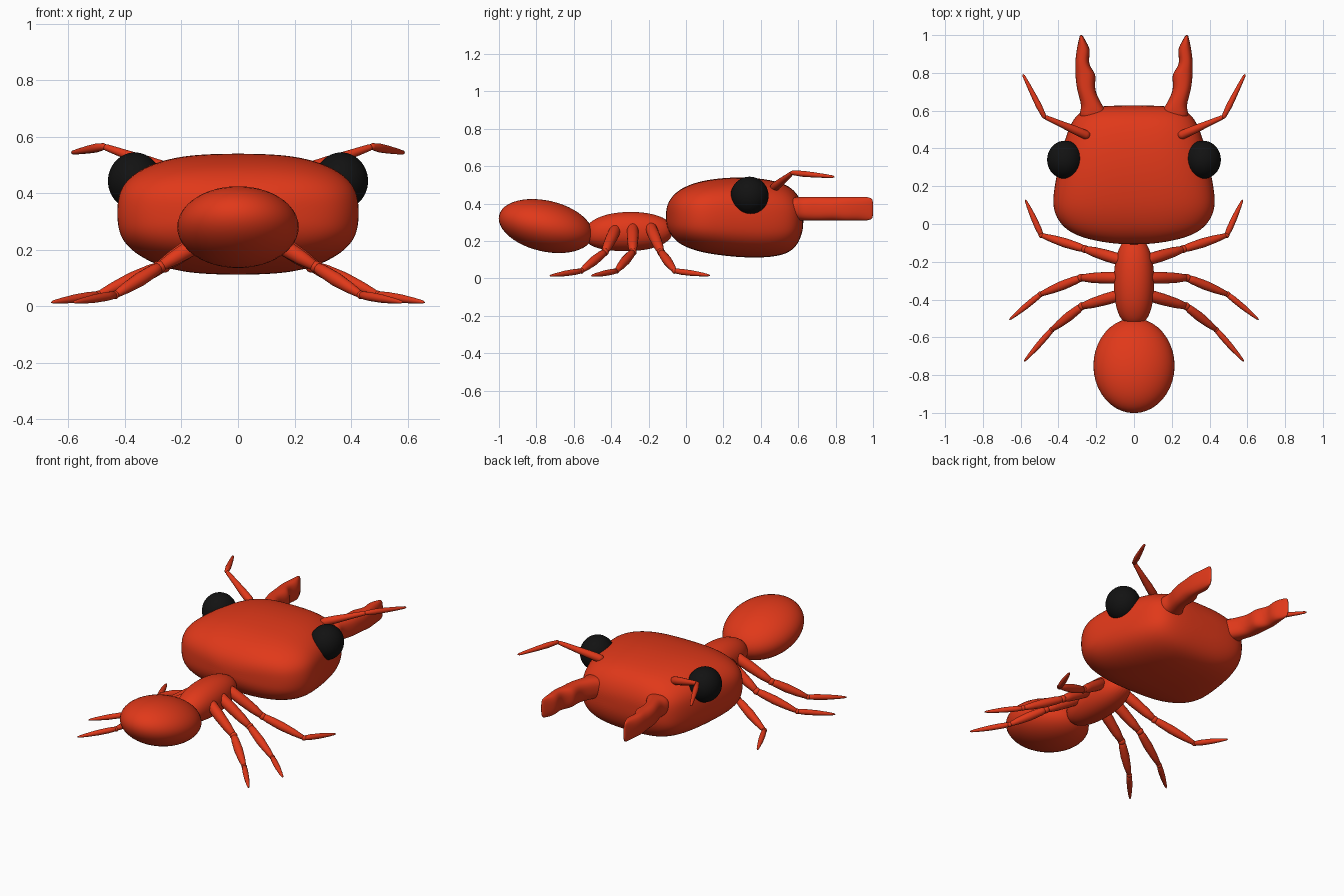
import bpy, bmesh, math
from mathutils import Vector


def material(name, color):
    m = bpy.data.materials.new(name)
    m.diffuse_color = color
    return m


RED = material("red_shell", (0.75, 0.04, 0.01, 1))
BLACK = material("black_eye", (0.006, 0.006, 0.006, 1))


def loft(name, rings, n=24, power=2.0, subsurf=0):
    """Skin (center, u, v) super-ellipse rings into a closed smooth body."""
    bm = bmesh.new()
    loops = []
    for c, u, v in rings:
        loop = []
        for i in range(n):
            a = 2 * math.pi * i / n
            ca, sa = math.cos(a), math.sin(a)
            p = (c + u * math.copysign(abs(ca) ** (2 / power), ca)
                 + v * math.copysign(abs(sa) ** (2 / power), sa))
            loop.append(bm.verts.new(p))
        loops.append(loop)
    for a, b in zip(loops, loops[1:]):
        for i in range(n):
            j = (i + 1) % n
            bm.faces.new((a[i], a[j], b[j], b[i]))
    bm.faces.new(loops[0])
    bm.faces.new(loops[-1])
    bmesh.ops.recalc_face_normals(bm, faces=bm.faces)
    for f in bm.faces:
        f.smooth = True
    me = bpy.data.meshes.new(name)
    bm.to_mesh(me)
    bm.free()
    me.materials.append(RED)
    ob = bpy.data.objects.new(name, me)
    bpy.context.collection.objects.link(ob)
    if subsurf:
        mod = ob.modifiers.new("smooth", 'SUBSURF')
        mod.levels = mod.render_levels = subsurf
    return ob


def body(name, sections, power, n=24):
    """Sections along y: (y, centre x, half width, bottom z, top z)."""
    rings = [(Vector((cx, y, (lo + hi) / 2)), Vector((w, 0, 0)),
              Vector((0, 0, (hi - lo) / 2))) for y, cx, w, lo, hi in sections]
    return loft(name, rings, n, power, 2)


def limb(name, a, b, profile):
    """Round tapered segment from a to b, profile = (t, radius)."""
    a, b = Vector(a), Vector(b)
    d = (b - a).normalized()
    u = d.cross(Vector((0, 0, 1))).normalized()
    v = d.cross(u)
    return loft(name, [(a.lerp(b, t), u * r, v * r) for t, r in profile], 16)


def ball(name, loc, scale, mat, tilt=0.0):
    bpy.ops.mesh.primitive_uv_sphere_add(segments=40, ring_count=24, radius=1,
                                         location=loc, rotation=(tilt, 0, 0))
    ob = bpy.context.object
    ob.name = name
    ob.scale = scale
    ob.data.materials.append(mat)
    bpy.ops.object.shade_smooth()
    return ob


# Head: broad at the back, blunt at the jaws
body("head", [
    (-0.108, 0, 0.06, 0.30, 0.36), (-0.095, 0, 0.18, 0.255, 0.41),
    (-0.065, 0, 0.30, 0.21, 0.45), (-0.02, 0, 0.375, 0.175, 0.485),
    (0.05, 0, 0.423, 0.148, 0.513), (0.13, 0, 0.434, 0.13, 0.531),
    (0.25, 0, 0.413, 0.115, 0.542), (0.35, 0, 0.392, 0.11, 0.54),
    (0.45, 0, 0.367, 0.112, 0.528), (0.54, 0, 0.333, 0.13, 0.503),
    (0.59, 0, 0.292, 0.17, 0.46), (0.617, 0, 0.235, 0.225, 0.41),
    (0.628, 0, 0.12, 0.28, 0.36)], 2.8, 32)

# Thorax and abdomen
body("thorax", [
    (-0.535, 0, 0.02, 0.22, 0.26), (-0.525, 0, 0.05, 0.185, 0.29),
    (-0.49, 0, 0.08, 0.165, 0.318), (-0.42, 0, 0.102, 0.148, 0.347),
    (-0.31, 0, 0.111, 0.142, 0.36), (-0.20, 0, 0.103, 0.152, 0.352),
    (-0.12, 0, 0.08, 0.18, 0.328), (-0.07, 0, 0.04, 0.22, 0.29)], 2.1)
ball("abdomen", (0, -0.75, 0.28), (0.215, 0.256, 0.136), RED, math.radians(-13))

# Leg joints: hip, knee, ankle, tip
LEGS = {
    "front": [(0.07, -0.19, 0.275), (0.26, -0.133, 0.14), (0.49, -0.06, 0.04), (0.575, 0.128, 0.016)],
    "middle": [(0.07, -0.285, 0.275), (0.28, -0.285, 0.14), (0.495, -0.372, 0.04), (0.66, -0.507, 0.014)],
    "rear": [(0.07, -0.375, 0.265), (0.275, -0.435, 0.14), (0.435, -0.56, 0.04), (0.582, -0.728, 0.014)],
}
THIGH = [(-0.06, 0.012), (-0.03, 0.024), (0.05, 0.031), (0.4, 0.031), (0.75, 0.026), (0.98, 0.018), (1.02, 0.008)]
SHIN = [(-0.03, 0.008), (0, 0.017), (0.15, 0.022), (0.45, 0.025), (0.75, 0.02), (0.97, 0.013), (1.01, 0.006)]
FOOT = [(-0.03, 0.006), (0, 0.013), (0.2, 0.016), (0.5, 0.015), (0.8, 0.010), (0.95, 0.006), (1, 0.002)]
SCAPE = [(-0.06, 0.01), (-0.04, 0.019), (0.03, 0.024), (0.3, 0.022), (0.6, 0.017), (0.95, 0.012), (1.02, 0.006)]
WHIP = [(-0.04, 0.005), (0, 0.012), (0.25, 0.016), (0.5, 0.014), (0.8, 0.010), (0.96, 0.007), (1, 0.002)]

for side, s in (("left", -1), ("right", 1)):
    def flip(p):
        return (p[0] * s, p[1], p[2])

    # Eyes
    ball(f"{side}_eye", flip((0.365, 0.34, 0.443)), (0.095, 0.101, 0.101), BLACK)

    # Mandibles: tall wavy blades
    jaw = [(0.55, 0.215, 0.075, 0.315, 0.43), (0.59, 0.215, 0.073, 0.31, 0.436),
           (0.62, 0.22, 0.058, 0.308, 0.437), (0.66, 0.236, 0.051, 0.308, 0.437),
           (0.71, 0.255, 0.047, 0.308, 0.437), (0.76, 0.256, 0.052, 0.308, 0.437),
           (0.795, 0.257, 0.054, 0.308, 0.437), (0.825, 0.269, 0.042, 0.308, 0.437),
           (0.86, 0.276, 0.035, 0.308, 0.437), (0.90, 0.270, 0.037, 0.308, 0.437),
           (0.93, 0.268, 0.034, 0.308, 0.437), (0.965, 0.274, 0.021, 0.309, 0.436),
           (0.99, 0.278, 0.011, 0.314, 0.431), (1.001, 0.28, 0.005, 0.327, 0.418)]
    body(f"{side}_mandible", [(y, cx * s, w, lo, hi) for y, cx, w, lo, hi in jaw], 2.5)

    # Antennae
    a, b, c = (flip(p) for p in ((0.25, 0.47, 0.485), (0.475, 0.568, 0.565), (0.588, 0.793, 0.543)))
    limb(f"{side}_antenna_base", a, b, SCAPE)
    limb(f"{side}_antenna_tip", b, c, WHIP)

    # Legs
    for name, pts in LEGS.items():
        p = [flip(q) for q in pts]
        limb(f"{side}_{name}_thigh", p[0], p[1], THIGH)
        limb(f"{side}_{name}_shin", p[1], p[2], SHIN)
        limb(f"{side}_{name}_foot", p[2], p[3], FOOT)
        ball(f"{side}_{name}_knee", p[1], (0.021,) * 3, RED)
        ball(f"{side}_{name}_ankle", p[2], (0.015,) * 3, RED)
